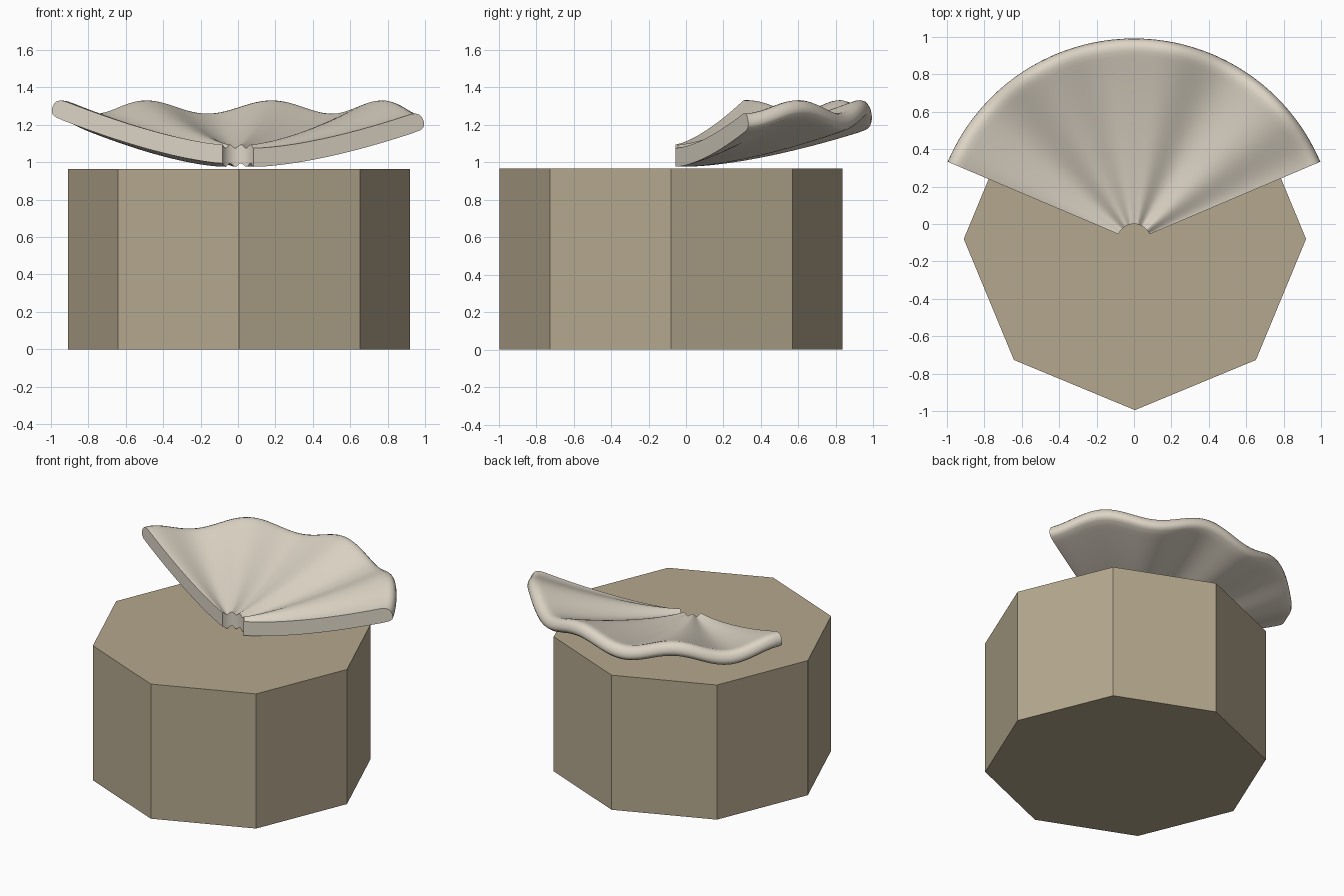
import bpy
import bmesh
from math import sin, cos, radians, pi, atan

if "Cube" in bpy.data.objects:
    bpy.data.objects.remove(bpy.data.objects["Cube"])


def material(name, rgb):
    m = bpy.data.materials.new(name)
    m.use_nodes = True
    m.diffuse_color = (*rgb, 1)
    m.node_tree.nodes["Principled BSDF"].inputs["Base Color"].default_value = (*rgb, 1)
    return m


def add_object(name, bm, mat):
    bmesh.ops.recalc_face_normals(bm, faces=bm.faces)
    mesh = bpy.data.meshes.new(name)
    bm.to_mesh(mesh)
    bm.free()
    mesh.materials.append(mat)
    obj = bpy.data.objects.new(name, mesh)
    bpy.context.collection.objects.link(obj)
    return obj


stone = material("tan stone", (0.46, 0.39, 0.27))
ivory = material("ivory shell", (0.72, 0.66, 0.56))

# Octagonal pedestal with a corner facing forward
SIDES, HEIGHT, RADIUS = 8, 0.965, 0.915
bm = bmesh.new()
ring = [bm.verts.new((0.005 + RADIUS * cos(2 * pi * i / SIDES),
                      -0.08 + RADIUS * sin(2 * pi * i / SIDES), 0)) for i in range(SIDES)]
base = bm.faces.new(ring)
top = bmesh.ops.extrude_face_region(bm, geom=[base])["geom"]
bmesh.ops.translate(bm, vec=(0, 0, HEIGHT),
                    verts=[v for v in top if isinstance(v, bmesh.types.BMVert)])
if not any(abs(f.calc_center_median().z) < 0.001 for f in bm.faces):
    bm.faces.new(ring)
add_object("pedestal", bm, stone)

# Scalloped fan: a thick cross-section swept around the hinge
INNER, OUTER, HINGE_Y, THICK = 0.09, 1.09, -0.09, 0.1
START, END, STEPS, ROWS = 23, 157, 108, 24


def fan_point(t, h, angle):
    """t runs hinge to rim, h runs underside to top."""
    wave = cos(2 * pi * (angle - 80) / 38.2)
    z = 0.985 + 0.23 * t ** 1.5 + wave * (0.009 + 0.027 * t)
    slope = atan(0.345 * t ** 0.5)
    r = INNER + (OUTER - INNER) * t - sin(slope) * THICK * h
    r = max(r, 0.075)
    a = radians(angle)
    return r * cos(a), HINGE_Y + r * sin(a), z + cos(slope) * THICK * h


rows = [0.93 * i / ROWS for i in range(ROWS + 1)]
rim = [(0.97, 0.02), (0.99, 0.1), (1, 0.25), (1.003, 0.45), (1, 0.65),
       (0.992, 0.82), (0.975, 0.94), (0.955, 0.99)]
section = [(t, 0) for t in rows] + rim + [(t, 1) for t in reversed(rows)]

bm = bmesh.new()
loops = []
for i in range(STEPS + 1):
    angle = START + (END - START) * i / STEPS
    loops.append([bm.verts.new(fan_point(t, h, angle)) for t, h in section])
n = len(section)
for a, b in zip(loops, loops[1:]):
    for k in range(n):
        bm.faces.new((a[k], a[(k + 1) % n], b[(k + 1) % n], b[k]))
for end in (loops[0], loops[-1]):
    bm.faces.new(end)
fan = add_object("scallop_fan", bm, ivory)

bpy.ops.object.select_all(action="DESELECT")
fan.select_set(True)
bpy.context.view_layer.objects.active = fan
bpy.ops.object.shade_smooth_by_angle(angle=radians(40))
